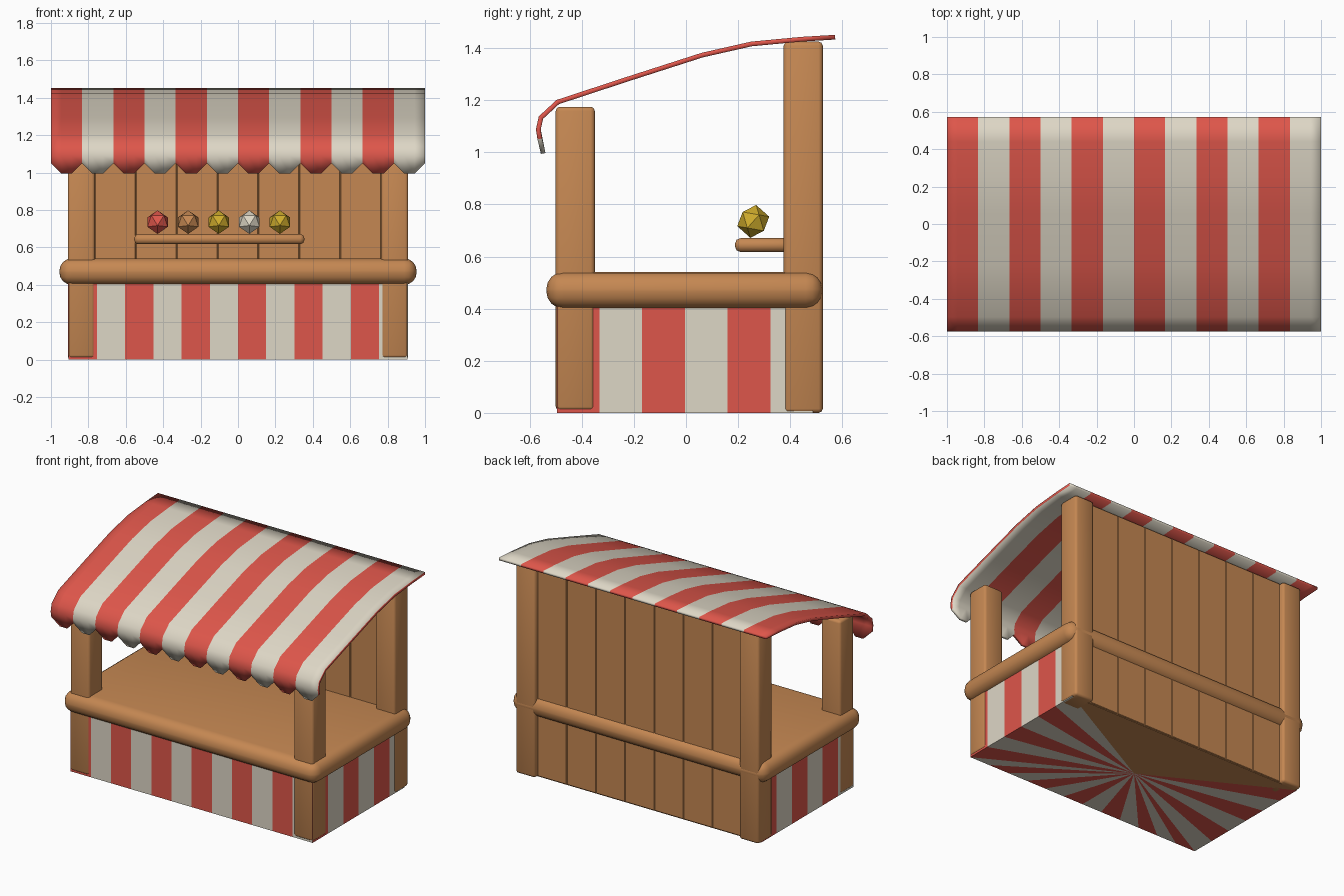
import bpy
import bmesh
from math import radians
from mathutils import Matrix

cube = bpy.data.objects.get("Cube")
if cube:
    bpy.data.objects.remove(cube, do_unlink=True)


def material(name, rgb):
    m = bpy.data.materials.new(name)
    m.use_nodes = True
    m.diffuse_color = (*rgb, 1)
    m.node_tree.nodes["Principled BSDF"].inputs["Base Color"].default_value = (*rgb, 1)
    return m


RED = material("canvas red", (0.73, 0.093, 0.069))
WHITE = material("canvas white", (0.73, 0.68, 0.565))
WOOD = material("warm wood", (0.56, 0.245, 0.085))
YELLOW = material("fruit yellow", (0.62, 0.41, 0.025))


def add_object(name, bm, mats, smooth=False):
    mesh = bpy.data.meshes.new(name)
    bm.to_mesh(mesh)
    bm.free()
    for m in mats:
        mesh.materials.append(m)
    for p in mesh.polygons:
        p.use_smooth = smooth
    ob = bpy.data.objects.new(name, mesh)
    bpy.context.collection.objects.link(ob)
    return ob


def box(name, xs, ys, zs, bevel, segments=2):
    """Bevelled wooden box given its extent on each axis."""
    bm = bmesh.new()
    bmesh.ops.create_cube(bm, size=1)
    for v in bm.verts:
        v.co = [r[0] if c < 0 else r[1] for c, r in zip(v.co, (xs, ys, zs))]
    bmesh.ops.bevel(bm, geom=bm.edges[:], offset=bevel, segments=segments,
                    profile=0.5, affect='EDGES')
    return add_object(name, bm, [WOOD], smooth=segments > 1)


# Corner posts
for side, s in (("left", 1), ("right", -1)):
    xs = sorted((s * 0.765, s * 0.91))
    box(f"front_post_{side}", xs, (-0.5, -0.35), (0.008, 1.175), 0.016)
    box(f"back_post_{side}", xs, (0.375, 0.525), (0.0, 1.425), 0.016)

# Back wall planks
PLANKS = 7
width = 1.53 / PLANKS
for i in range(PLANKS):
    x = -0.765 + i * width
    box(f"back_plank_{i + 1}", (x, x + width), (0.42, 0.495), (0.004, 1.42), 0.004, 1)

# Counter and shelf
box("counter", (-0.955, 0.955), (-0.536, 0.526), (0.4, 0.541), 0.066, 4)
box("shelf", (-0.555, 0.355), (0.188, 0.44), (0.617, 0.671), 0.022, 2)

# Striped skirt with a closed floor, wood at the back
HX, FRONT, BACK = 0.906, -0.496, 0.488
bm = bmesh.new()
path = [(-HX, BACK + (FRONT - BACK) * i / 6) for i in range(6)]
path += [(-HX + 2 * HX * i / 12, FRONT) for i in range(12)]
path += [(HX, FRONT + (BACK - FRONT) * i / 6) for i in range(7)]
low = [bm.verts.new((x, y, 0)) for x, y in path]
high = [bm.verts.new((x, y, 0.45)) for x, y in path]
middle = bm.verts.new((0, 0, 0))
for i in range(len(path)):
    j = (i + 1) % len(path)
    colour = 2 if j == 0 else i % 2
    bm.faces.new((low[i], low[j], high[j], high[i])).material_index = colour
    bm.faces.new((low[j], low[i], middle)).material_index = colour
add_object("striped_skirt", bm, [RED, WHITE, WOOD])

# Awning: curved sheet of stripes ending in scalloped tabs
STRIPES = 12
profile = [(0.572, 1.451), (0.44, 1.443), (0.25, 1.425), (0.06, 1.382),
           (-0.22, 1.292), (-0.497, 1.201), (-0.565, 1.138), (-0.576, 1.088)]
bm = bmesh.new()
columns = []
for k in range(STRIPES * 3 + 1):
    x = -1 + 2 * k / (STRIPES * 3)
    tab = (-0.57, 1.05) if k % 3 == 0 else (-0.557, 0.994)
    columns.append([bm.verts.new((x, y, z)) for y, z in profile + [tab]])
for k in range(STRIPES * 3):
    a, b = columns[k], columns[k + 1]
    for r in range(len(profile)):
        f = bm.faces.new((a[r], a[r + 1], b[r + 1], b[r]))
        f.material_index = (k // 3) % 2
bm.normal_update()
bmesh.ops.solidify(bm, geom=bm.faces[:], thickness=0.018)
for f in bm.faces:
    x = f.calc_center_median().x
    stripe = min(int((x + 1) * STRIPES / 2), STRIPES - 1)
    f.material_index = 0 if abs(f.normal.x) > 0.9 and x > 0.99 else stripe % 2
bmesh.ops.recalc_face_normals(bm, faces=bm.faces[:])
add_object("awning", bm, [RED, WHITE], smooth=True)

# Faceted fruit along the shelf
for i, m in enumerate((RED, WOOD, YELLOW, WHITE, YELLOW)):
    bm = bmesh.new()
    turn = Matrix.Rotation(radians(-10), 4, 'X') @ Matrix.Rotation(radians(90), 4, 'Z')
    place = Matrix.Translation((-0.43 + i * 0.1635, 0.258, 0.735))
    bmesh.ops.create_icosphere(bm, subdivisions=1, radius=0.064, matrix=place @ turn)
    add_object(f"fruit_{i + 1}", bm, [m])
